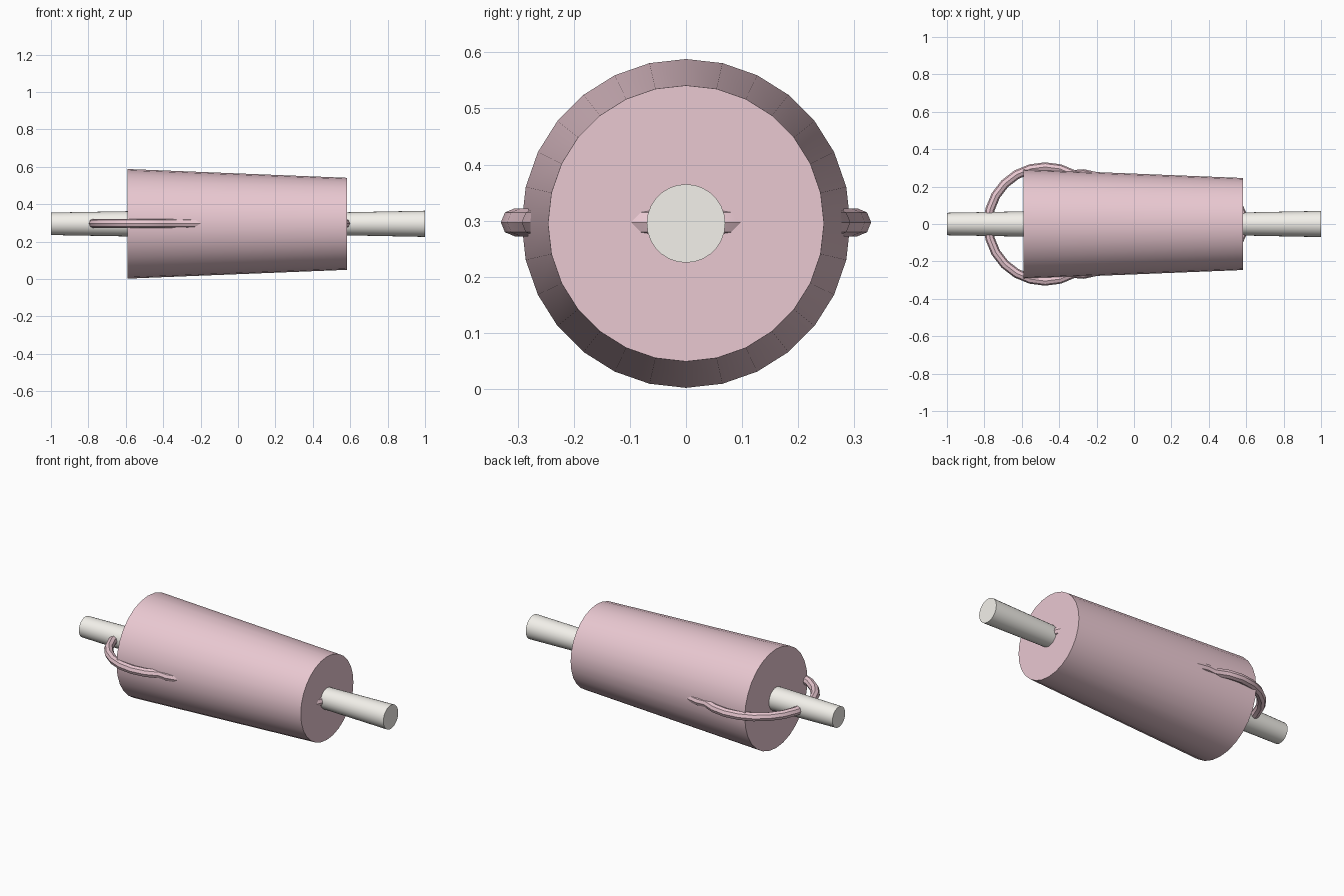
import bpy
from math import pi, cos, sin, radians

if "Cube" in bpy.data.objects:
    bpy.data.objects.remove(bpy.data.objects["Cube"])

ZC = 0.295  # height of the long axis


def material(name, rgb):
    m = bpy.data.materials.new(name)
    m.diffuse_color = (*rgb, 1)
    m.use_nodes = True
    m.node_tree.nodes["Principled BSDF"].inputs["Base Color"].default_value = m.diffuse_color
    return m


PINK = material("meat_pink", (0.82, 0.58, 0.64))
CREAM = material("bone_cream", (0.90, 0.88, 0.83))


def finish(obj, name, mat):
    obj.name = name
    obj.data.materials.clear()
    obj.data.materials.append(mat)
    bpy.ops.object.select_all(action='DESELECT')
    obj.select_set(True)
    bpy.context.view_layer.objects.active = obj
    bpy.ops.object.shade_smooth_by_angle(angle=radians(40))


def tapered_rod(name, x0, x1, r0, r1, sides, mat):
    """Cone frustum lying along x, radius r0 at x0 and r1 at x1."""
    bpy.ops.mesh.primitive_cone_add(vertices=sides, radius1=r0, radius2=r1, depth=x1 - x0,
                                    location=((x0 + x1) / 2, 0, ZC), rotation=(0, pi / 2, 0))
    obj = bpy.context.object
    bpy.ops.object.transform_apply(location=True, rotation=True, scale=True)
    finish(obj, name, mat)


# tapered meat body and the two bone ends
tapered_rod("meat_body", -0.59, 0.583, 0.293, 0.246, 28, PINK)
tapered_rod("bone_left", -1.0, -0.5, 0.06, 0.069, 28, CREAM)
tapered_rod("bone_right", 0.5, 1.0, 0.06, 0.07, 28, CREAM)

# string loop: round bow at the left, then a long bend through the body
half = [(-0.475 + 0.305 * cos(radians(a)), 0.305 * sin(radians(a))) for a in range(180, 59, -15)]
half += [(-0.27, 0.268), (-0.18, 0.248), (0.0, 0.235)]
half += [(0.34 + 0.242 * cos(radians(a)), 0.225 * sin(radians(a))) for a in range(90, -1, -15)]
loop = half + [(x, -y) for x, y in half[-2:0:-1]]

curve = bpy.data.curves.new("string_path", 'CURVE')
curve.dimensions = '3D'
curve.bevel_depth = 0.025
curve.bevel_resolution = 2
spline = curve.splines.new('POLY')
spline.points.add(len(loop) - 1)
for p, (x, y) in zip(spline.points, loop):
    p.co = (x, y, ZC + 0.002, 1)
spline.use_cyclic_u = True
string = bpy.data.objects.new("string_loop", curve)
bpy.context.collection.objects.link(string)
bpy.ops.object.select_all(action='DESELECT')
string.select_set(True)
bpy.context.view_layer.objects.active = string
bpy.ops.object.convert(target='MESH')
finish(bpy.context.object, "string_loop", PINK)
